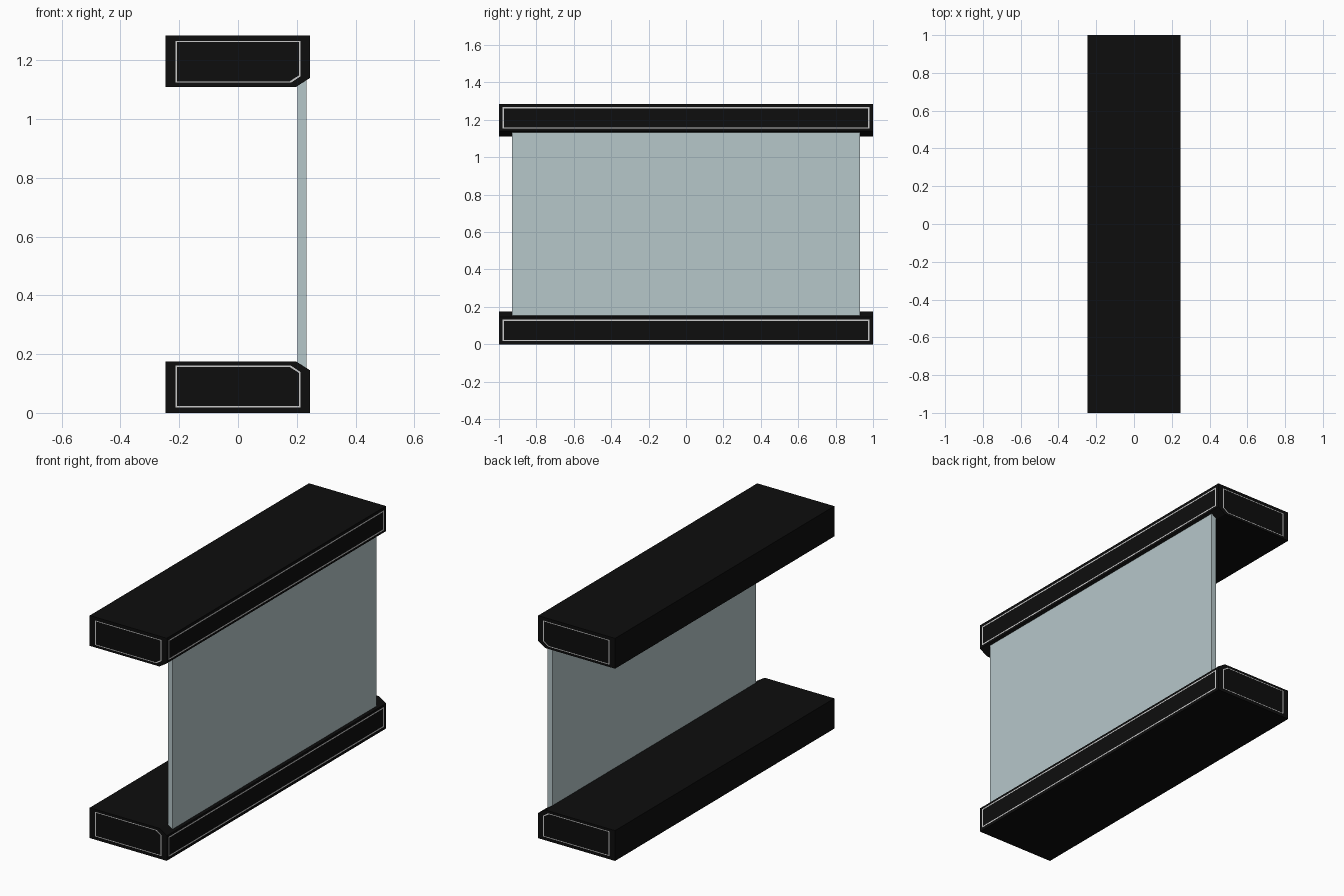
import bpy
import bmesh

if "Cube" in bpy.data.objects:
    bpy.data.objects.remove(bpy.data.objects["Cube"])

H = 1.285  # total height


def material(name, rgb):
    m = bpy.data.materials.new(name)
    m.diffuse_color = (*rgb, 1)
    m.use_nodes = True
    m.node_tree.nodes["Principled BSDF"].inputs["Base Color"].default_value = m.diffuse_color
    return m


BLACK = material("black_body", (0.004, 0.004, 0.004))
GLASS = material("pale_glass", (0.47, 0.57, 0.59))
WHITE = material("white_trim", (0.8, 0.8, 0.8))


def finish(bm, name, mat):
    bmesh.ops.recalc_face_normals(bm, faces=bm.faces)
    me = bpy.data.meshes.new(name)
    bm.to_mesh(me)
    bm.free()
    me.materials.append(mat)
    ob = bpy.data.objects.new(name, me)
    bpy.context.collection.objects.link(ob)
    return ob


def prism(name, profile, y0, y1, mat):
    """Extrude an x-z profile along y."""
    bm = bmesh.new()
    face = bm.faces.new([bm.verts.new((x, y0, z)) for x, z in profile])
    ext = bmesh.ops.extrude_face_region(bm, geom=[face])
    verts = [g for g in ext["geom"] if isinstance(g, bmesh.types.BMVert)]
    bmesh.ops.translate(bm, vec=(0, y1 - y0, 0), verts=verts)
    return finish(bm, name, mat)


def trim(name, outline, widths, place, depth=0.001):
    """Thin raised frame following an outline; place maps (u, v, d) to 3D."""
    us, vs = zip(*outline)
    cu, cv = (min(us) + max(us)) / 2, (min(vs) + max(vs)) / 2
    fu = 1 - 2 * widths[0] / (max(us) - min(us))
    fv = 1 - 2 * widths[1] / (max(vs) - min(vs))
    inner = [(cu + (u - cu) * fu, cv + (v - cv) * fv) for u, v in outline]
    bm = bmesh.new()
    loops = [[bm.verts.new(place(u, v, d)) for u, v in pts]
             for pts, d in ((outline, -depth), (outline, depth), (inner, depth), (inner, -depth))]
    n = len(outline)
    for k in range(4):
        a, b = loops[k], loops[(k + 1) % 4]
        for i in range(n):
            j = (i + 1) % n
            bm.faces.new((a[i], a[j], b[j], b[i]))
    return finish(bm, name, WHITE)


beam = [(-0.247, 0), (0.245, 0), (0.245, 0.145), (0.198, 0.175), (-0.247, 0.175)]
end_line = [(-0.213, 0.019), (0.213, 0.019), (0.213, 0.139), (0.180, 0.161), (-0.213, 0.161)]
side_line = [(-0.982, 0.017), (0.982, 0.017), (0.982, 0.132), (-0.982, 0.132)]

# Bottom rail and its mirror image at the top
for level, flip in (("bottom", False), ("top", True)):
    def fz(z, flip=flip):
        return H - z if flip else z

    prism(level + "_rail", [(x, fz(z)) for x, z in beam], -1, 1, BLACK)
    # Trim lines on both ends and the outer long side
    for end, s in (("front", -1), ("back", 1)):
        trim(f"{level}_{end}_trim", end_line, (0.006, 0.004),
             lambda u, v, d: (u, s * (0.9995 + d), fz(v)))
    trim(level + "_side_trim", side_line, (0.008, 0.007),
         lambda u, v, d: (0.2445 + d, u, fz(v)))

# Glass pane held between the rails
prism("glass_pane", [(0.203, 0.13), (0.233, 0.13), (0.233, H - 0.13), (0.203, H - 0.13)],
      -0.93, 0.93, GLASS)
